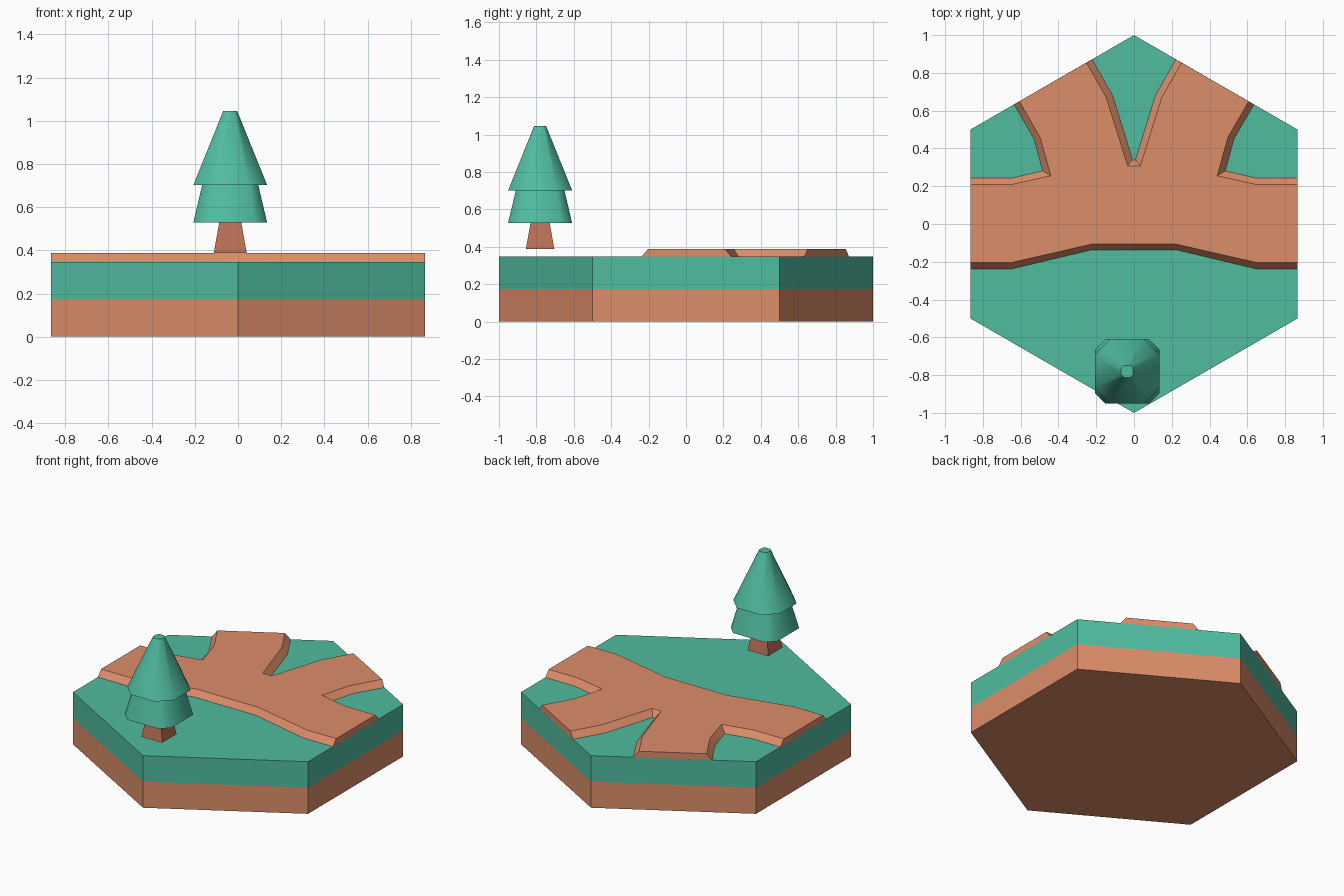
import bpy, bmesh, math

if "Cube" in bpy.data.objects:
    bpy.data.objects.remove(bpy.data.objects["Cube"])


def srgb(name, r, g, b):
    m = bpy.data.materials.new(name)
    lin = [((c / 255 + 0.055) / 1.055) ** 2.4 for c in (r, g, b)]
    m.diffuse_color = (*lin, 1)
    m.use_nodes = True
    m.node_tree.nodes["Principled BSDF"].inputs["Base Color"].default_value = m.diffuse_color
    return m


DIRT = srgb("dirt", 220, 141, 105)
GRASS = srgb("grass green", 80, 188, 160)
WOOD = srgb("bark brown", 188, 114, 84)


def loft(name, low, z0, high, z1, mat, bottom=True, smooth=None):
    """Solid between two matching counter-clockwise outlines."""
    bm = bmesh.new()
    a = [bm.verts.new((x, y, z0)) for x, y in low]
    b = [bm.verts.new((x, y, z1)) for x, y in high]
    n = len(a)
    for i in range(n):
        j = (i + 1) % n
        bm.faces.new((a[i], a[j], b[j], b[i]))
    bm.faces.new(b)
    if bottom:
        bm.faces.new(a[::-1])
    me = bpy.data.meshes.new(name)
    bm.to_mesh(me)
    bm.free()
    me.materials.append(mat)
    ob = bpy.data.objects.new(name, me)
    bpy.context.collection.objects.link(ob)
    if smooth:
        bpy.ops.object.select_all(action='DESELECT')
        ob.select_set(True)
        bpy.context.view_layer.objects.active = ob
        bpy.ops.object.shade_smooth_by_angle(angle=math.radians(smooth))
    return ob


# Hexagonal tile in two layers
hexa = [(math.cos(math.radians(30 + 60 * i)), math.sin(math.radians(30 + 60 * i)))
        for i in range(6)]
loft("dirt_layer", hexa, 0, hexa, 0.174, DIRT)
loft("grass_layer", hexa, 0.174, hexa, 0.347, GRASS)

# Raised forked road: right half outlines, mirrored in x
W = 0.866
low = [(0.225, -0.137), (0.648, -0.238), (W, -0.238), (W, 0.243), (0.648, 0.243),
       (0.483, 0.281), (0.53, 0.452), (0.635, 0.633), (0.222, 0.872),
       (0.113, 0.68), (0.008, 0.34)]
top = [(0.225, -0.107), (0.648, -0.204), (W, -0.204), (W, 0.209), (0.648, 0.209),
       (0.440, 0.255), (0.497, 0.458), (0.607, 0.650), (0.252, 0.854),
       (0.147, 0.67), (0.034, 0.308)]


def mirrored(half):
    return half + [(-x, y) for x, y in reversed(half)]


loft("road", mirrored(low), 0.347, mirrored(top), 0.388, DIRT, bottom=False, smooth=40)

# Tree
CX, CY = -0.036, -0.78


def square(h, c=0):
    """Square outline of half width h, corners cut by c."""
    pts = []
    for sx, sy in ((1, 1), (-1, 1), (-1, -1), (1, -1)):
        pair = [(sx * h, sy * (h - c)), (sx * (h - c), sy * h)]
        if c == 0:
            pair = pair[:1]
        elif sx * sy < 0:
            pair.reverse()
        pts += pair
    return [(CX + x, CY + y) for x, y in pts]


loft("tree_trunk", square(0.076), 0.388, square(0.05), 0.535, WOOD)
loft("lower_foliage", square(0.171, 0.056), 0.528, square(0.13, 0.043), 0.702, GRASS, smooth=50)
loft("upper_foliage", square(0.171, 0.082), 0.702, square(0.032, 0.015), 1.046, GRASS, smooth=50)
